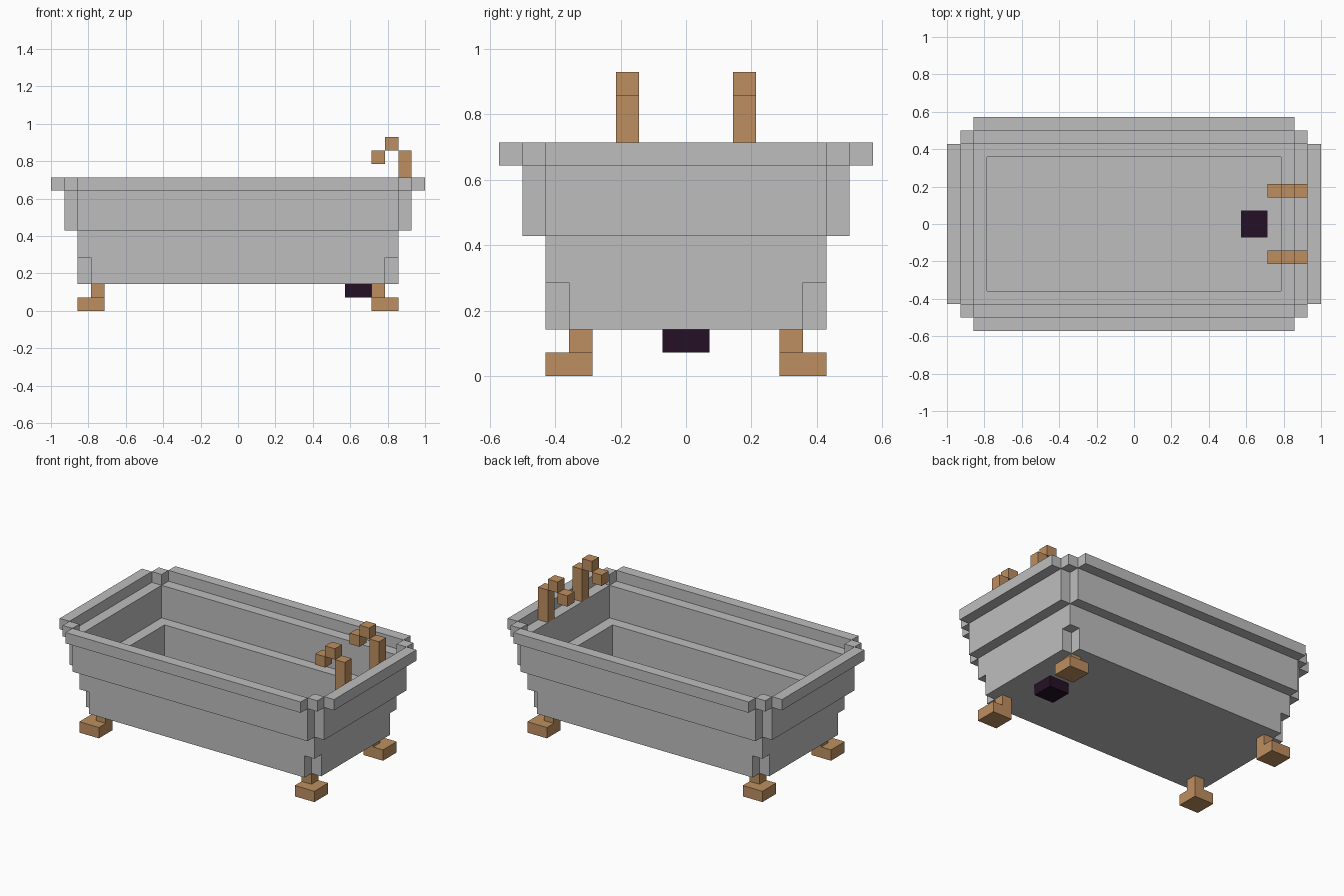
import bpy
import bmesh
from mathutils import Matrix, Vector

U = 1 / 14  # one block

cube = bpy.data.objects.get("Cube")
if cube:
    bpy.data.objects.remove(cube, do_unlink=True)


def material(name, rgb):
    mat = bpy.data.materials.new(name)
    mat.use_nodes = True
    mat.diffuse_color = (*rgb, 1)
    bsdf = next(n for n in mat.node_tree.nodes if n.type == 'BSDF_PRINCIPLED')
    bsdf.inputs["Base Color"].default_value = (*rgb, 1)
    return mat


GRAY = material("enamel gray", (0.515, 0.515, 0.515))
BRONZE = material("bronze", (0.515, 0.275, 0.115))
DARK = material("dark plum", (0.018, 0.005, 0.018))


def build(name, mat, boxes):
    """One object from boxes given in block units: (x0, x1, y0, y1, z0, z1)."""
    bm = bmesh.new()
    for x0, x1, y0, y1, z0, z1 in boxes:
        centre = Vector((x0 + x1, y0 + y1, z0 + z1)) * U / 2
        size = Vector((x1 - x0, y1 - y0, z1 - z0)) * U
        bmesh.ops.create_cube(bm, size=1, matrix=Matrix.Translation(centre) @ Matrix.Diagonal((*size, 1)))
    mesh = bpy.data.meshes.new(name)
    bm.to_mesh(mesh)
    bm.free()
    mesh.materials.append(mat)
    obj = bpy.data.objects.new(name, mesh)
    bpy.context.collection.objects.link(obj)
    return obj


def mirrored(x0, x1, y0, y1, z0, z1):
    """The same box in all four corners."""
    return [(*sorted((sx * x0, sx * x1)), *sorted((sy * y0, sy * y1)), z0, z1)
            for sx in (-1, 1) for sy in (-1, 1)]


def walls(x, y, z0, z1):
    """Four walls, one block thick, around an inner space of half size x by y."""
    return [(-x, x, -y - 1, -y, z0, z1), (-x, x, y, y + 1, z0, z1),
            (-x - 1, -x, -y, y, z0, z1), (x, x + 1, -y, y, z0, z1)]


# Tub: floor and three stepped tiers of walls
build("tub_floor", GRAY, [(-11, 11, -5, 5, 2, 3)])
build("lower_walls", GRAY, walls(11, 5, 2, 6) + mirrored(11, 12, 5, 6, 4, 6))
build("middle_walls", GRAY, walls(12, 6, 6, 9))
rim = [(-12, 12, -8, -7, 9, 10), (-12, 12, 7, 8, 9, 10),
       (-14, -13, -6, 6, 9, 10), (13, 14, -6, 6, 9, 10)]
build("rim", GRAY, rim + mirrored(12, 13, 6, 7, 9, 10))

# Drain, passing just through the floor
build("drain", DARK, [(8, 10, -1, 1, 1, 3.05)])

# Feet: a short leg on a wider paw
for i, (leg, paw) in enumerate(zip(mirrored(10, 11, 4, 5, 1, 2), mirrored(10, 12, 4, 6, 0, 1))):
    side = "right" if i < 2 else "left"
    end = "front" if i % 2 == 0 else "back"
    build(f"{end}_{side}_foot", BRONZE, [leg, paw])

# Taps: post, raised elbow and spout
for name, y in (("front_tap", -3), ("back_tap", 2)):
    build(name, BRONZE, [(12, 13, y, y + 1, 9, 12),
                         (11, 12, y, y + 1, 12, 13),
                         (10, 11, y, y + 1, 11, 12)])
